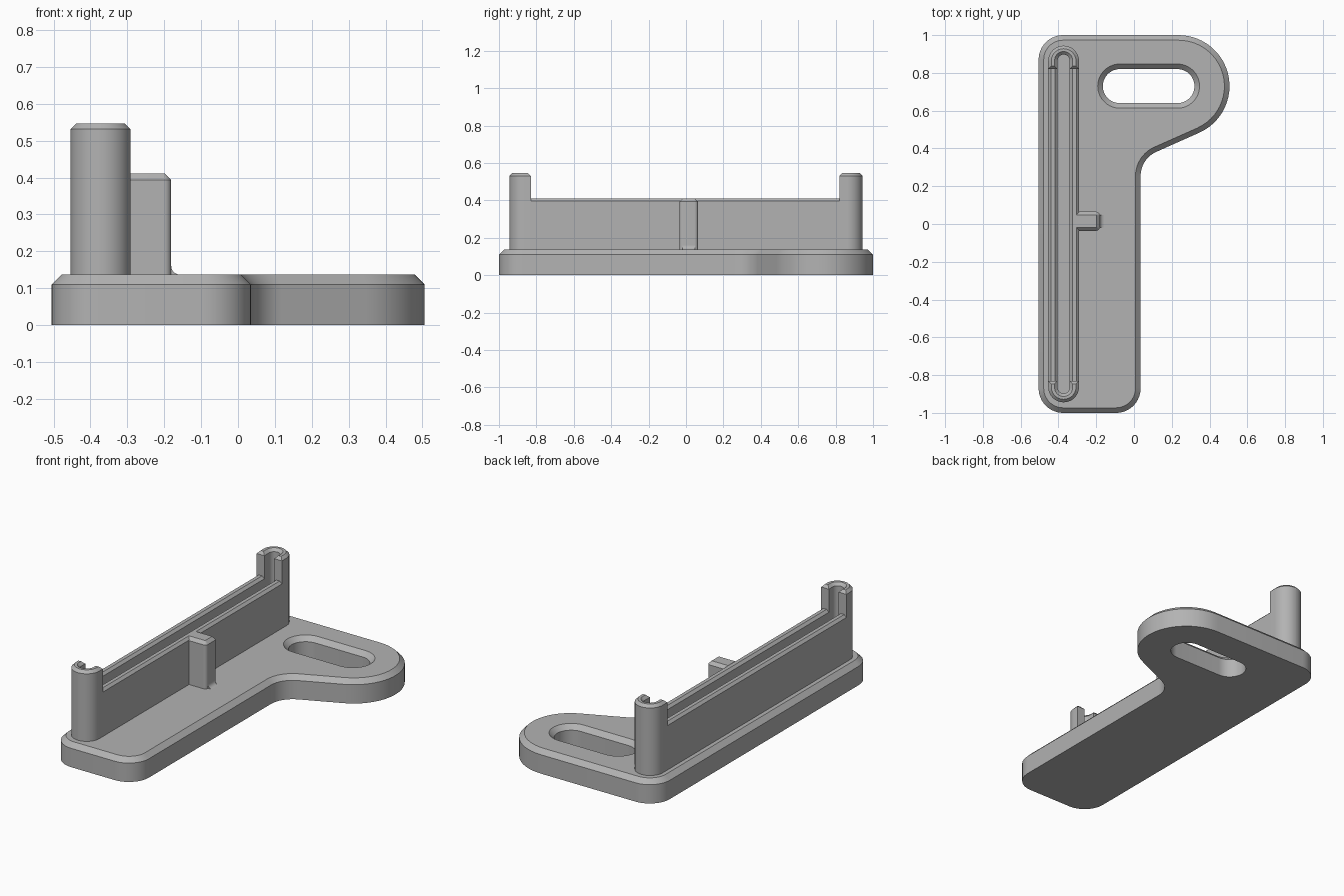
import bpy, bmesh, math
from mathutils import Vector, Matrix

if "Cube" in bpy.data.objects:
    bpy.data.objects.remove(bpy.data.objects["Cube"], do_unlink=True)

grey = bpy.data.materials.new("plain grey")
grey.use_nodes = True
grey.diffuse_color = (0.45, 0.45, 0.45, 1)
grey.node_tree.nodes["Principled BSDF"].inputs["Base Color"].default_value = (0.45, 0.45, 0.45, 1)


def rounded(corners):
    """Counter-clockwise outline from (x, y, radius) corners."""
    pts = []
    n = len(corners)
    for i, (x, y, r) in enumerate(corners):
        p = Vector((x, y))
        if r == 0:
            pts.append(p)
            continue
        u = (Vector(corners[i - 1][:2]) - p).normalized()
        v = (Vector(corners[(i + 1) % n][:2]) - p).normalized()
        half = u.angle(v) / 2
        centre = p + (u + v).normalized() * r / math.sin(half)
        s = p + u * r / math.tan(half) - centre
        e = p + v * r / math.tan(half) - centre
        turn = math.atan2(s.x * e.y - s.y * e.x, s.dot(e))
        steps = max(3, math.ceil(abs(turn) / math.radians(7)))
        for k in range(steps + 1):
            pts.append(centre + Matrix.Rotation(turn * k / steps, 2) @ s)
    pts = [p for i, p in enumerate(pts) if (p - pts[i - 1]).length > 1e-5]
    area = sum(pts[i - 1].x * p.y - pts[i - 1].y * p.x for i, p in enumerate(pts))
    return pts if area > 0 else pts[::-1]


def inset(pts, d):
    """Move every side of the outline inward by d."""
    out = []
    for i, p in enumerate(pts):
        a = (p - pts[i - 1]).normalized()
        b = (pts[(i + 1) % len(pts)] - p).normalized()
        na, nb = Vector((-a.y, a.x)), Vector((-b.y, b.x))
        out.append(p + (na + nb) * d / (1 + na.dot(nb)))
    return out


def finish(name, bm):
    bmesh.ops.recalc_face_normals(bm, faces=bm.faces)
    mesh = bpy.data.meshes.new(name)
    bm.to_mesh(mesh)
    bm.free()
    mesh.materials.append(grey)
    ob = bpy.data.objects.new(name, mesh)
    bpy.context.collection.objects.link(ob)
    bpy.ops.object.select_all(action='DESELECT')
    ob.select_set(True)
    bpy.context.view_layer.objects.active = ob
    bpy.ops.object.shade_smooth_by_angle(angle=math.radians(30))
    return ob


def prism(name, outer, z0, z1, chamfer, hole=None):
    """Upright solid with a chamfered top rim and an optional hole."""
    bm = bmesh.new()
    caps = [[], []]
    for pts, sign in ((outer, 1), (hole, -1)):
        if not pts:
            continue
        levels = ((pts, z0), (pts, z1 - chamfer), (inset(pts, chamfer * sign), z1))
        rings = [[bm.verts.new((p.x, p.y, z)) for p in loop] for loop, z in levels]
        for low, high in zip(rings, rings[1:]):
            for i in range(len(pts)):
                bm.faces.new((low[i - 1], low[i], high[i], high[i - 1]))
        for cap, ring in zip(caps, (rings[0], rings[-1])):
            cap += [bm.edges.get((ring[i - 1], ring[i])) for i in range(len(ring))]
    for cap in caps:
        bmesh.ops.triangle_fill(bm, edges=cap, use_beauty=True, normal=(0, 0, 1))
    return finish(name, bm)


def sweep_y(name, profile, y0, y1):
    """Solid with a constant (x, z) cross-section along y."""
    bm = bmesh.new()
    a, b = ([bm.verts.new((x, y, z)) for x, z in profile] for y in (y0, y1))
    for i in range(len(a)):
        bm.faces.new((a[i - 1], a[i], b[i], b[i - 1]))
    bm.faces.new(a)
    bm.faces.new(b)
    return finish(name, bm)


TOP = 0.137
SUNK = TOP - 0.01

# Base plate with a rounded side lobe and a slotted hole
plate = rounded([(-0.505, -1, 0.13), (0.035, -1, 0.13), (0.035, 0.345, 0.14),
                 (1.506, 1, 0.27), (-0.505, 1, 0.13)])
slot = rounded([(-0.165, 0.64, 0.0899), (0.32, 0.64, 0.0899),
                (0.32, 0.82, 0.0899), (-0.165, 0.82, 0.0899)])
prism("base_plate", plate, 0, TOP, 0.027, slot)

# Tall C-shaped end posts
CX, R, G = -0.3725, 0.0815, 0.032
END, INNER = 0.944, 0.897
CUTS = {"front": -0.83, "back": 0.82}
for side, cut in CUTS.items():
    s = math.copysign(1, cut)
    outline = rounded([(CX - R, cut, 0), (CX - R, s * END, R - 1e-4),
                       (CX + R, s * END, R - 1e-4), (CX + R, cut, 0),
                       (CX + G, cut, 0), (CX + G, s * INNER, G - 1e-4),
                       (CX - G, s * INNER, G - 1e-4), (CX - G, cut, 0)])
    prism(side + "_post", outline, SUNK, 0.547, 0.016)

# Two parallel rails forming the long groove
RAIL, C = 0.41, 0.014
for side, s in (("left", 1), ("right", -1)):
    profile = [(G, SUNK), (R, SUNK), (R, RAIL - C), (R - C, RAIL),
               (G + C, RAIL), (G, RAIL - C)]
    sweep_y(side + "_rail", [(CX + s * x, z) for x, z in profile],
            CUTS["front"], CUTS["back"])

# Short support rib with a fillet at its foot
RIB = -0.181
prism("support_rib", rounded([(-0.322, -0.036, 0), (RIB, -0.036, 0.02),
                              (RIB, 0.065, 0.02), (-0.322, 0.065, 0)]),
      SUNK, 0.411, 0.018)
F = 0.023
arc = [(RIB + F - F * math.cos(a), TOP + F - F * math.sin(a))
       for a in (math.radians(15 * k) for k in range(7))]
sweep_y("rib_fillet", [(RIB - 0.01, TOP + F)] + arc
        + [(RIB + F, SUNK), (RIB - 0.01, SUNK)], -0.018, 0.047)
